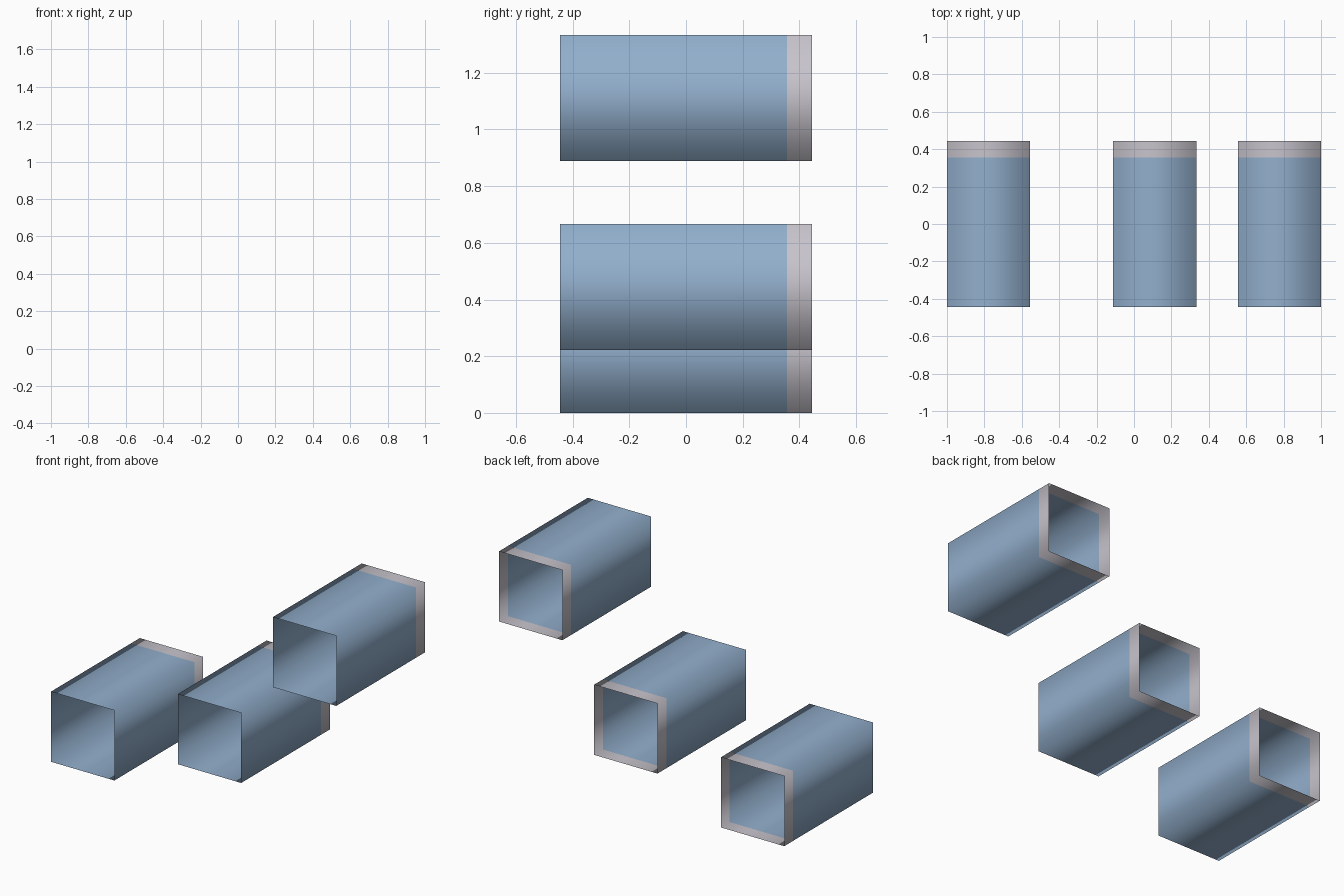
import bpy

if "Cube" in bpy.data.objects:
    bpy.data.objects.remove(bpy.data.objects["Cube"])


def material(name, rgb):
    m = bpy.data.materials.new(name)
    m.diffuse_color = (*rgb, 1)
    m.use_nodes = True
    m.node_tree.nodes["Principled BSDF"].inputs["Base Color"].default_value = m.diffuse_color
    return m


BLUE = material("steel blue", (0.29, 0.43, 0.61))
GREY = material("pale grey", (0.57, 0.55, 0.60))

HALF = 0.2222                      # half width of a square tube
RINGS = (-0.4444, 0.356, 0.4444)   # front end, start of grey band, back end
CORNERS = ((-1, -1), (1, -1), (1, 1), (-1, 1))


def square_tube(name, x, z):
    """Thin open square tube along y with a grey band at the back end."""
    verts = [(x + cx * HALF, y, z + cz * HALF) for y in RINGS for cx, cz in CORNERS]
    faces = []
    for r in range(len(RINGS) - 1):
        for i in range(4):
            a, b = r * 4 + i, r * 4 + (i + 1) % 4
            faces.append((a, b, b + 4, a + 4))
    mesh = bpy.data.meshes.new(name)
    mesh.from_pydata(verts, [], faces)
    mesh.materials.append(BLUE)
    mesh.materials.append(GREY)
    for p in mesh.polygons:
        p.use_smooth = True        # shading rolls round the corners
        p.material_index = 1 if p.center.y > RINGS[1] else 0
    mesh.update()
    obj = bpy.data.objects.new(name, mesh)
    bpy.context.collection.objects.link(obj)
    return obj


# Three tubes stepping up to the right
square_tube("low_left_tube", -0.7778, 0.2222)
square_tube("middle_tube", 0.1111, 0.4444)
square_tube("high_right_tube", 0.7778, 1.1111)
